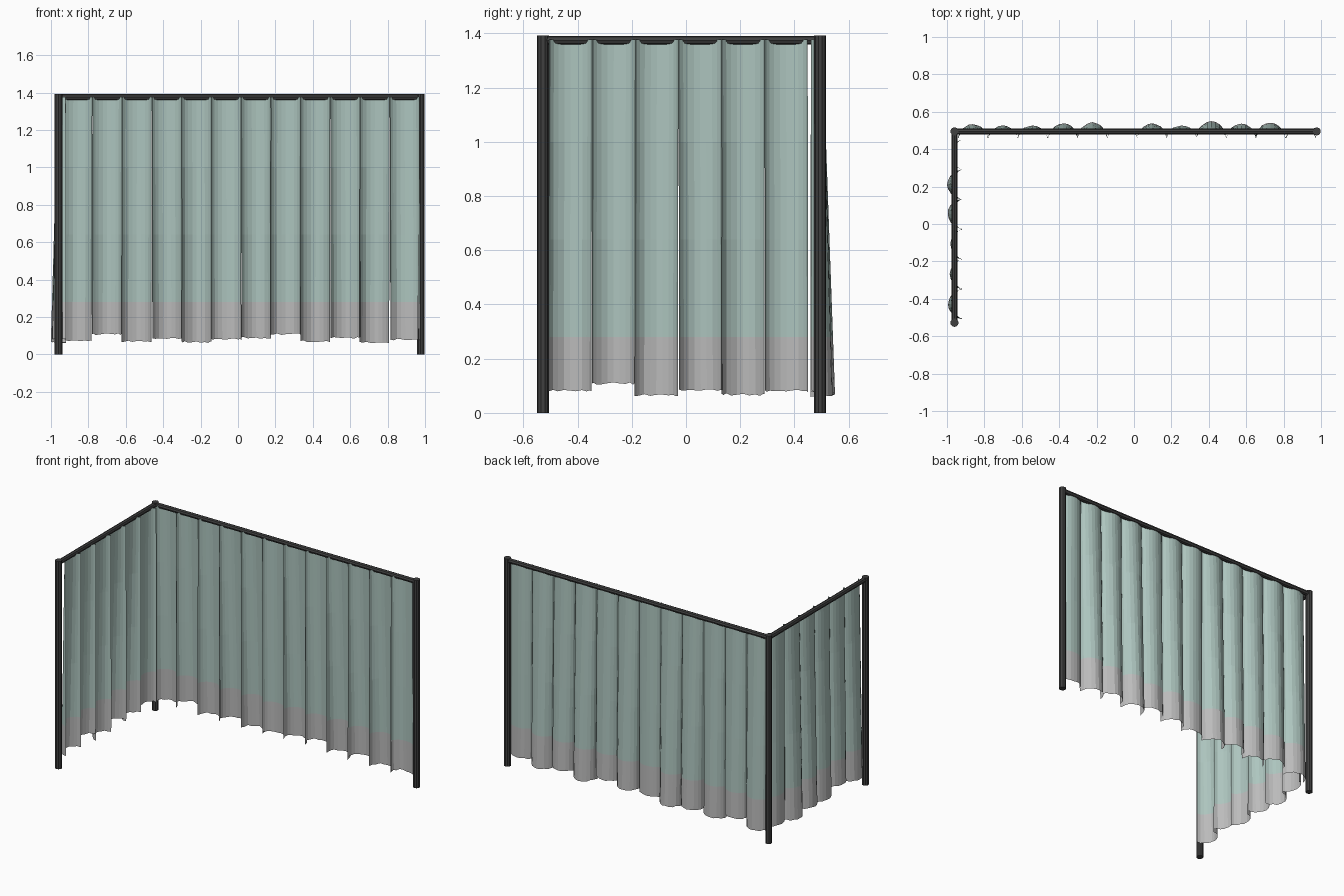
import bpy, bmesh, math, random
from mathutils import Vector

if "Cube" in bpy.data.objects:
    bpy.data.objects.remove(bpy.data.objects["Cube"])

random.seed(4)
POST_R, RAIL_R, TOP = 0.022, 0.016, 1.392
CORNER, RIGHT, FRONT = (-0.96, 0.495), (0.977, 0.495), (-0.96, -0.528)


def material(name, rgb):
    m = bpy.data.materials.new(name)
    m.diffuse_color = (*rgb, 1)
    m.use_nodes = True
    m.node_tree.nodes["Principled BSDF"].inputs["Base Color"].default_value = m.diffuse_color
    return m


dark = material("dark_metal", (0.05, 0.05, 0.05))
teal = material("teal_cloth", (0.42, 0.56, 0.52))
grey = material("grey_hem", (0.5, 0.5, 0.5))


def rod(name, a, b, r, sides):
    a, b = Vector(a), Vector(b)
    d = b - a
    bpy.ops.mesh.primitive_cylinder_add(vertices=sides, radius=r, depth=d.length,
                                        location=(a + b) / 2)
    o = bpy.context.object
    o.name = name
    o.rotation_euler = d.to_track_quat('Z', 'Y').to_euler()
    o.data.materials.append(dark)


# Posts and top rails
for name, p in (("corner_post", CORNER), ("right_post", RIGHT), ("front_post", FRONT)):
    rod(name, (*p, 0), (*p, TOP), POST_R, 10)
RZ = 1.375
rod("back_rail", (*CORNER, RZ), (*RIGHT, RZ), RAIL_R, 8)
rod("side_rail", (*CORNER, RZ), (*FRONT, RZ), RAIL_R, 8)

COLS = (0, 0.04, 0.11, 0.22, 0.36, 0.5, 0.64, 0.78, 0.89, 0.96, 1)


def curtain(name, start, along, out, pitch, bulges, hems):
    """Row of scalloped panels; folds point inward, panels billow outward lower down."""
    for part, mat in (("cloth", teal), ("hem", grey)):
        random.seed(7)
        bm = bmesh.new()
        for i, (bulge, hem) in enumerate(zip(bulges, hems)):
            wob = [random.uniform(-0.005, 0.005) for _ in COLS]
            lean = random.uniform(-0.004, 0.004)
            levels = (1.377, 1.0, 0.64, 0.28) if part == "cloth" else (0.28, hem)
            rows = []
            for z in levels:
                t = (1.377 - z) / 1.3
                row = []
                for u, w in zip(COLS, wob):
                    s = math.sqrt(max(0, math.sin(math.pi * u)))
                    b = 0.006 + (bulge - 0.006) * t
                    d = -0.036 + (b + 0.036) * s + w * t * 0.5
                    zz = z + (w if z == hem else 0)
                    p = start + along * (pitch * (i + u) + lean * t) + out * d
                    row.append(bm.verts.new((p.x, p.y, zz)))
                rows.append(row)
            for r0, r1 in zip(rows, rows[1:]):
                for k in range(len(COLS) - 1):
                    bm.faces.new((r0[k], r1[k], r1[k + 1], r0[k + 1]))
        me = bpy.data.meshes.new(name + "_" + part)
        bm.to_mesh(me)
        bm.free()
        me.materials.append(mat)
        bpy.context.collection.objects.link(bpy.data.objects.new(name + "_" + part, me))


# Back curtain along x, side curtain along y
curtain("back_curtain", Vector((-0.938, 0.497, 0)), Vector((1, 0, 0)), Vector((0, 1, 0)), 0.159,
        (.037, .029, .029, .041, .046, .012, .041, .030, .054, .039, .046, .010),
        (.075, .108, .070, .085, .066, .080, .088, .108, .070, .088, .066, .080))
curtain("side_curtain", Vector((-0.957, -0.505, 0)), Vector((0, 1, 0)), Vector((-1, 0, 0)), 0.159,
        (.038, .027, .024, .039, .042, .012),
        (.084, .108, .066, .084, .068, .080))
